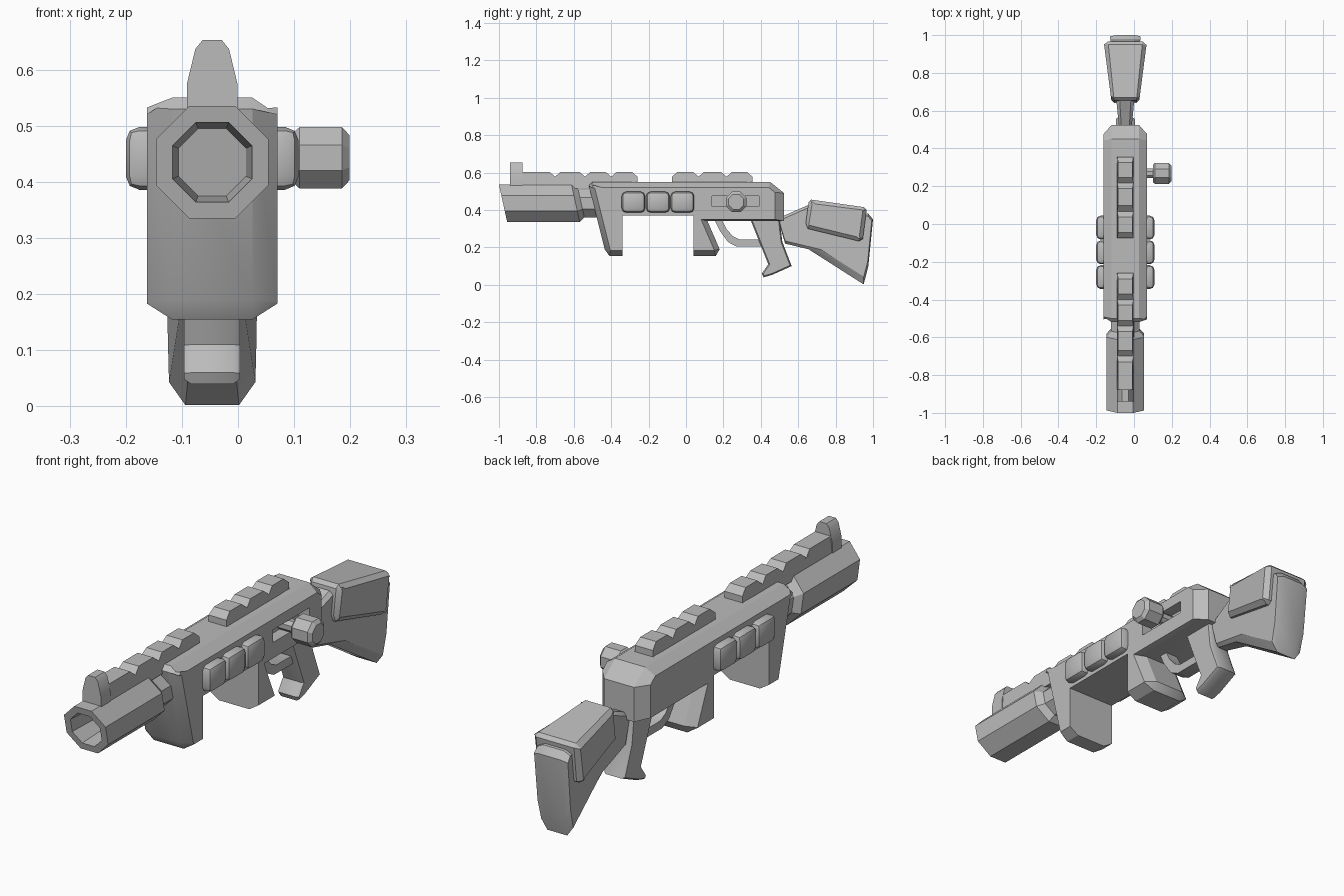
import bpy
import bmesh
import math
from mathutils import Vector

CX = -0.046          # centre plane of the body
AXIS_Z = 0.435       # height of the barrel axis

old = bpy.data.objects.get("Cube")
if old:
    bpy.data.objects.remove(old, do_unlink=True)

grey = bpy.data.materials.new("plain grey")
grey.use_nodes = True
GREY = (0.5, 0.5, 0.5, 1)
grey.diffuse_color = GREY
grey.node_tree.nodes["Principled BSDF"].inputs["Base Color"].default_value = GREY


def finish(name, bm, angle=30):
    bmesh.ops.recalc_face_normals(bm, faces=bm.faces[:])
    mesh = bpy.data.meshes.new(name)
    bm.to_mesh(mesh)
    bm.free()
    mesh.materials.append(grey)
    mesh.shade_smooth()
    mesh.set_sharp_from_angle(angle=math.radians(angle))
    obj = bpy.data.objects.new(name, mesh)
    bpy.context.collection.objects.link(obj)
    return obj


def loft(name, rings, angle=30):
    """Skin a row of equal-length point rings and cap both ends."""
    bm = bmesh.new()
    loops = [[bm.verts.new(p) for p in ring] for ring in rings]
    for a, b in zip(loops, loops[1:]):
        for i in range(len(a)):
            j = (i + 1) % len(a)
            bm.faces.new((a[i], a[j], b[j], b[i]))
    bm.faces.new(loops[0])
    bm.faces.new(loops[-1])
    return finish(name, bm, angle)


def inset_profile(pts, amount, special):
    """Move every edge of a counter-clockwise profile inwards."""
    pts = [Vector(p) for p in pts]
    n = len(pts)
    lines = []
    for i in range(n):
        d = (pts[(i + 1) % n] - pts[i]).normalized()
        lines.append((pts[i] + Vector((-d.y, d.x)) * special.get(i, amount), d))
    out = []
    for i in range(n):
        (p, d), (q, e) = lines[i - 1], lines[i]
        t = (q - p).cross(e) / d.cross(e)
        out.append(p + d * t)
    return out


def slab(name, pts, width, inset=0.0, rim=1.0, special={}):
    """Side profile (y, z) with half width width(y, z) and chamfered rims."""
    def ring(profile, f):
        return [(CX + f * width(y, z), y, z) for y, z in profile]
    rings = [ring(pts, -rim), ring(pts, rim)]
    if inset:
        inner = inset_profile(pts, inset, special)
        rings = [ring(inner, -1)] + rings + [ring(inner, 1)]
    return loft(name, rings)


def octagon(r):
    k = r / math.cos(math.pi / 8)
    return [(k * math.cos(math.pi * (i + 0.5) / 4), k * math.sin(math.pi * (i + 0.5) / 4))
            for i in range(8)]


# Body with two downward grips; the gap between them has square edges
body = slab("body", [
    (-0.52, 0.53), (-0.435, 0.19), (-0.41, 0.155), (-0.34, 0.155), (-0.34, 0.37),
    (0.04, 0.37), (0.04, 0.155), (0.16, 0.155), (0.18, 0.19), (0.115, 0.34),
    (0.525, 0.34), (0.525, 0.49), (0.45, 0.55), (-0.5, 0.55)],
    lambda y, z: 0.116, 0.028, 0.62,
    {1: 0.022, 3: 0, 4: 0, 5: 0, 7: 0.022, 9: 0.01, 10: 0.05, 12: 0.03, 13: 0.018})

# Bolt slot on one side
bm = bmesh.new()
bmesh.ops.create_cube(bm, size=1)
for v in bm.verts:
    v.co = Vector((0.07 + v.co.x * 0.1, 0.265 + v.co.y * 0.25, 0.446 + v.co.z * 0.055))
cutter = finish("slot_cutter", bm)
cutter.hide_render = True
cutter.hide_viewport = True
cutter.display_type = 'WIRE'
cut = body.modifiers.new("slot", 'BOOLEAN')
cut.operation = 'DIFFERENCE'
cut.solver = 'EXACT'
cut.object = cutter

# Barrel: raked octagonal tube with a blind bore and a thinner neck
loft("barrel", [
    [(CX + a, y - 0.22 * b, AXIS_Z + b) for a, b in octagon(r)]
    for r, y in [(0.06, -0.80), (0.071, -0.978), (0.1, -0.978), (0.1, -0.59),
                 (0.075, -0.56), (0.075, -0.40)]])


# Top rails with notches
def rail(name, front, valleys, back, square_front):
    top, low, base = 0.604, 0.578, 0.515
    pts = [(front, base), (back, base), (back, low), (back - 0.03, top)]
    for v in reversed(valleys):
        pts += [(v + 0.03, top), (v, low), (v - 0.03, top)]
    pts += [(front, top)] if square_front else [(front + 0.03, top), (front, low)]
    slab(name, pts, lambda y, z: 0.045 - max(0, z - 0.57) * 0.22)


rail("front_rail", -0.93, [-0.70, -0.54, -0.40], -0.26, True)
rail("rear_rail", -0.075, [0.067, 0.217], 0.355, False)

# Front sight post
loft("front_sight", [
    [(CX - w, -0.94, z), (CX + w, -0.94, z), (CX + w, -0.875, z), (CX - w, -0.875, z)]
    for w, z in [(0.045, 0.515), (0.045, 0.575), (0.03, 0.637), (0.017, 0.653)]])

# Side pads, three on each side
for side, label in ((1, "left"), (-1, "right")):
    for i in range(3):
        bm = bmesh.new()
        bmesh.ops.create_cube(bm, size=1)
        for v in bm.verts:
            v.co = Vector((CX + side * 0.114 + v.co.x * 0.08,
                           -0.281 + i * 0.131 + v.co.y * 0.126,
                           0.442 + v.co.z * 0.112))
        bmesh.ops.bevel(bm, geom=bm.edges[:], offset=0.024, segments=2,
                        profile=0.5, affect='EDGES')
        finish(f"{label}_pad_{i + 1}", bm, 40)

# Bolt handle
loft("bolt_handle", [
    [(x, 0.268 + a, 0.443 + b) for a, b in octagon(r)]
    for x, r in [(0.0, 0.025), (0.1, 0.025), (0.1, 0.046), (0.11, 0.055),
                 (0.185, 0.055), (0.199, 0.04)]])

# Trigger guard, a bent strip
slab("trigger_guard", [
    (0.15, 0.35), (0.18, 0.29), (0.225, 0.228), (0.27, 0.205), (0.42, 0.205),
    (0.42, 0.242), (0.285, 0.242), (0.25, 0.26), (0.215, 0.30), (0.19, 0.35)],
    lambda y, z: 0.03)

# Pistol grip with a forward toe
slab("pistol_grip", [
    (0.34, 0.36), (0.44, 0.11), (0.405, 0.06), (0.415, 0.04), (0.46, 0.053),
    (0.565, 0.10), (0.515, 0.23), (0.50, 0.36)],
    lambda y, z: 0.05, 0.007, 0.75)

# Shoulder stock, widening to the rear
slab("stock", [
    (0.49, 0.355), (0.53, 0.22), (0.655, 0.19), (0.95, 0.002),
    (0.975, 0.10), (1.0, 0.35), (0.975, 0.38), (0.65, 0.425)],
    lambda y, z: 0.032 + max(0, y - 0.5) * 0.1, 0.014, 0.62,
    {0: 0.004, 2: 0.035, 3: 0.01, 4: 0.006, 5: 0.01})

# Cheek rest wrapped over the stock
slab("cheek_rest", [
    (0.64, 0.33), (0.65, 0.30), (0.925, 0.233), (0.945, 0.245), (0.966, 0.40),
    (0.95, 0.415), (0.67, 0.455), (0.655, 0.44)],
    lambda y, z: 0.076 + (y - 0.67) * 0.13, 0.02, 0.8,
    {0: 0.012, 2: 0.012, 4: 0.014, 6: 0.012})
